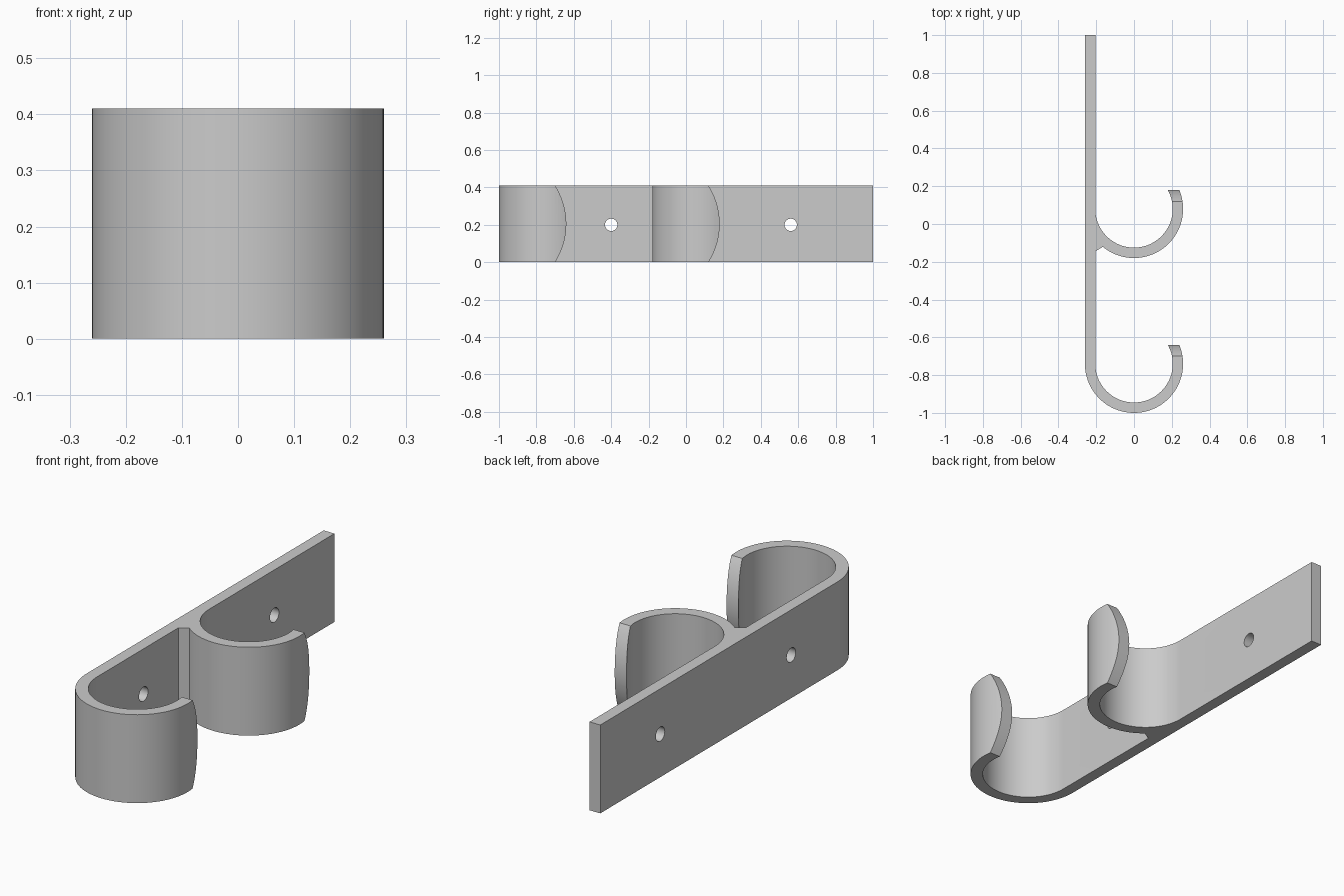
import bpy, bmesh
from math import sin, cos, pi, radians, sqrt
from mathutils import Vector

if "Cube" in bpy.data.objects:
    bpy.data.objects.remove(bpy.data.objects["Cube"], do_unlink=True)

HEIGHT = 0.41
OUTER, INNER = 0.26, 0.205
LOWER_Y, UPPER_Y = -0.74, 0.08

grey = bpy.data.materials.new("grey metal")
grey.use_nodes = True
grey.diffuse_color = (0.6, 0.6, 0.6, 1)
grey.node_tree.nodes["Principled BSDF"].inputs["Base Color"].default_value = (0.6, 0.6, 0.6, 1)


def prism(name, outline, depth):
    """Extrude a closed 3D outline along depth."""
    bm = bmesh.new()
    face = bm.faces.new([bm.verts.new(p) for p in outline])
    top = bmesh.ops.extrude_face_region(bm, geom=[face])
    verts = [v for v in top["geom"] if isinstance(v, bmesh.types.BMVert)]
    bmesh.ops.translate(bm, verts=verts, vec=Vector(depth))
    bmesh.ops.recalc_face_normals(bm, faces=bm.faces)
    mesh = bpy.data.meshes.new(name)
    bm.to_mesh(mesh)
    bm.free()
    obj = bpy.data.objects.new(name, mesh)
    bpy.context.collection.objects.link(obj)
    mesh.materials.append(grey)
    return obj


def arc(radius, cy, start, end, steps=56):
    angles = [radians(start + (end - start) * i / steps) for i in range(steps + 1)]
    return [(radius * cos(a), cy + radius * sin(a), 0) for a in angles]


# Back plate and both hooks as one bent-strip outline
outline = [(-OUTER, 1, 0)]
outline += arc(OUTER, LOWER_Y, 180, 400)
outline += arc(INNER, LOWER_Y, 400, 180)
outline += [(-INNER, -0.145, 0)]
outline += arc(OUTER, UPPER_Y, 230.6, 400)
outline += arc(INNER, UPPER_Y, 400, 180)
outline += [(-INNER, 1, 0)]
rack = prism("double_hook_rack", outline, (0, 0, HEIGHT))

# Curved trimming of the hook tips
cutters = []
bow = 0.38
for label, cy in (("lower", LOWER_Y), ("upper", UPPER_Y)):
    profile = []
    for i in range(29):
        z = -0.02 + (HEIGHT + 0.04) * i / 28
        y = cy + 0.1 - bow + sqrt(bow ** 2 - (z - HEIGHT / 2) ** 2)
        profile.append((0.1, y, z))
    profile += [(0.1, cy + 0.3, HEIGHT + 0.02), (0.1, cy + 0.3, -0.02)]
    cutters.append(prism(label + "_tip_cutter", profile, (0.25, 0, 0)))

# Screw holes through the plate
for label, cy in (("lower", -0.40), ("upper", 0.56)):
    ring = [(-0.3, cy + 0.033 * cos(i * pi / 16), 0.2 + 0.033 * sin(i * pi / 16))
            for i in range(32)]
    cutters.append(prism(label + "_hole_cutter", ring, (0.15, 0, 0)))

bpy.ops.object.select_all(action='DESELECT')
rack.select_set(True)
bpy.context.view_layer.objects.active = rack
for cutter in cutters:
    cutter.hide_render = True
    mod = rack.modifiers.new(cutter.name, 'BOOLEAN')
    mod.operation = 'DIFFERENCE'
    mod.solver = 'EXACT'
    mod.object = cutter
    bpy.ops.object.modifier_apply(modifier=mod.name)
    bpy.data.objects.remove(cutter, do_unlink=True)

bpy.ops.object.shade_smooth_by_angle(angle=radians(30))
